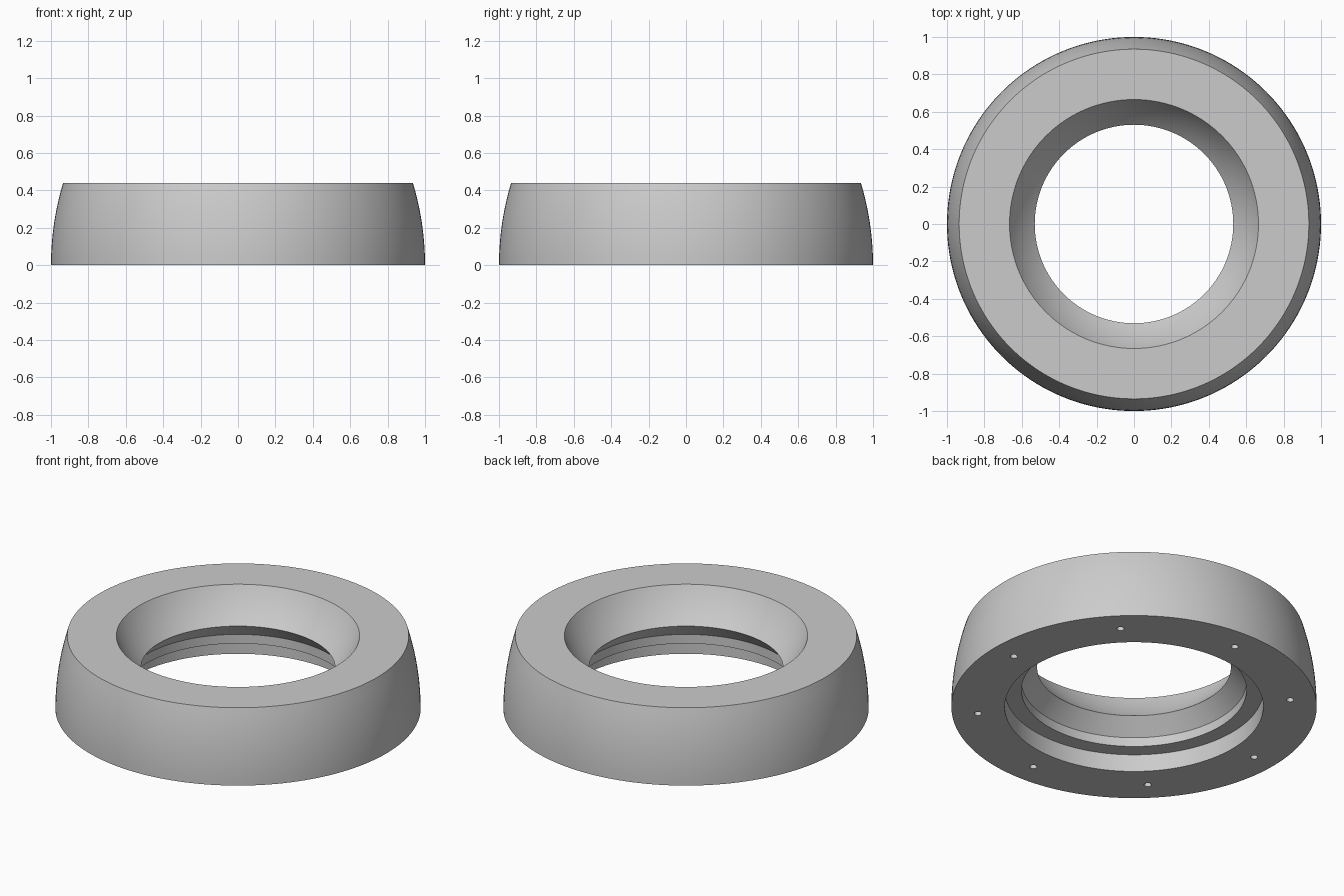
import bpy
import bmesh
from math import sqrt, cos, sin, pi, radians
from mathutils import Matrix, Vector

cube = bpy.data.objects.get("Cube")
if cube:
    bpy.data.objects.remove(cube, do_unlink=True)

HEIGHT = 0.44
SEGMENTS = 160

grey = bpy.data.materials.new("light_grey")
grey.use_nodes = True
grey.diffuse_color = (0.6, 0.6, 0.6, 1)
grey.node_tree.nodes["Principled BSDF"].inputs["Base Color"].default_value = grey.diffuse_color


def arc(center_r, center_z, radius, side_z0, side_z1, steps):
    """Points (r, z) on the outer half of a circle, between two heights."""
    points = []
    for i in range(steps + 1):
        z = side_z0 + (side_z1 - side_z0) * i / steps
        points.append((center_r + sqrt(radius ** 2 - (z - center_z) ** 2), z))
    return points


def make_object(name, bm):
    mesh = bpy.data.meshes.new(name)
    bm.to_mesh(mesh)
    bm.free()
    mesh.materials.append(grey)
    obj = bpy.data.objects.new(name, mesh)
    bpy.context.collection.objects.link(obj)
    return obj


# Ring: bulged outer wall, concave seat, chamfer and stepped recess below
profile = arc(-0.52, 0, 1.52, 0, HEIGHT, 10)
profile += arc(0, 0.77, 0.743, HEIGHT, 0.25, 10)
profile += [(0.616, 0.16), (0.616, 0.105), (0.708, 0.105), (0.708, 0)]

bm = bmesh.new()
verts = [bm.verts.new((r, 0, z)) for r, z in profile]
edges = [bm.edges.new((v, verts[i - 1])) for i, v in enumerate(verts)]
bmesh.ops.spin(bm, geom=verts + edges, cent=(0, 0, 0), axis=(0, 0, 1),
               angle=2 * pi, steps=SEGMENTS, use_duplicate=False)
bmesh.ops.remove_doubles(bm, verts=bm.verts, dist=0.0001)
bmesh.ops.recalc_face_normals(bm, faces=bm.faces)
ring = make_object("ring_body", bm)

# Screw holes: eight blind holes around the underside
bm = bmesh.new()
for i in range(8):
    a = i * pi / 4
    place = Matrix.Translation(Vector((0.858 * cos(a), 0.858 * sin(a), 0)))
    bmesh.ops.create_cone(bm, cap_ends=True, segments=20, radius1=0.02,
                          radius2=0.02, depth=0.4, matrix=place)
cutter = make_object("hole_cutter", bm)
cutter.hide_render = True

cut = ring.modifiers.new("screw_holes", "BOOLEAN")
cut.operation = "DIFFERENCE"
cut.solver = "EXACT"
cut.object = cutter

bpy.ops.object.select_all(action="DESELECT")
ring.select_set(True)
bpy.context.view_layer.objects.active = ring
bpy.ops.object.modifier_apply(modifier=cut.name)
bpy.data.objects.remove(cutter, do_unlink=True)
bpy.ops.object.shade_smooth_by_angle(angle=radians(30))
